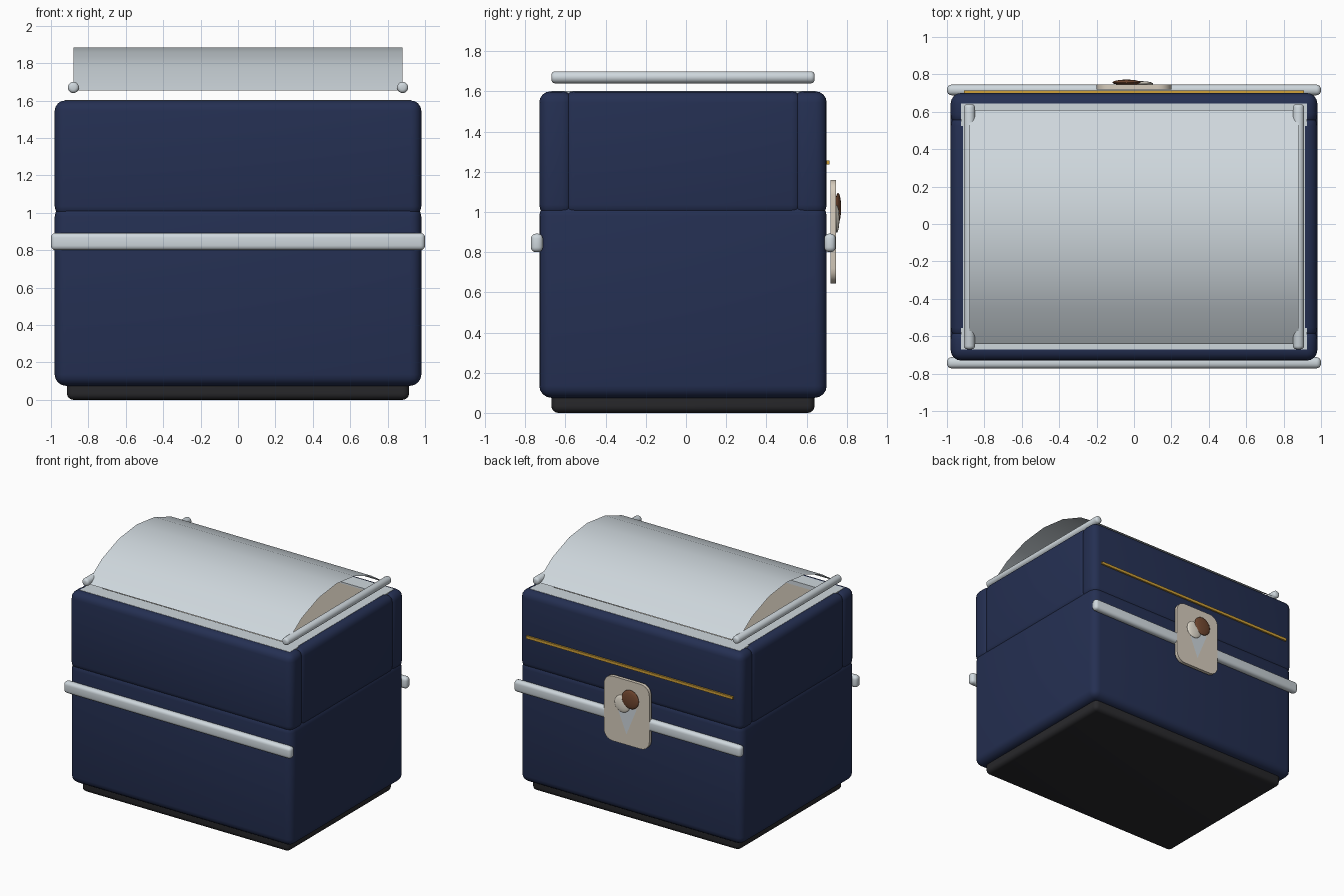
import bpy, bmesh, math
from mathutils import Matrix

if "Cube" in bpy.data.objects:
    bpy.data.objects.remove(bpy.data.objects["Cube"], do_unlink=True)


def material(name, r, g, b):
    m = bpy.data.materials.new(name)
    m.use_nodes = True
    m.diffuse_color = (r, g, b, 1)
    bsdf = m.node_tree.nodes["Principled BSDF"]
    bsdf.inputs["Base Color"].default_value = (r, g, b, 1)
    bsdf.inputs["Roughness"].default_value = 0.6
    return m


navy = material("navy", 0.018, 0.029, 0.085)
silver = material("silver", 0.62, 0.68, 0.72)
black = material("black", 0.022, 0.022, 0.025)
beige = material("beige", 0.68, 0.61, 0.51)
gold = material("gold", 0.62, 0.35, 0.04)
brown = material("brown", 0.17, 0.065, 0.03)
cream = material("cream", 0.8, 0.75, 0.65)


def finish(name, bm, mat, smooth=True):
    mesh = bpy.data.meshes.new(name)
    bm.to_mesh(mesh)
    bm.free()
    mesh.materials.append(mat)
    ob = bpy.data.objects.new(name, mesh)
    bpy.context.collection.objects.link(ob)
    if smooth:
        bpy.ops.object.select_all(action="DESELECT")
        ob.select_set(True)
        bpy.context.view_layer.objects.active = ob
        bpy.ops.object.shade_smooth_by_angle(angle=math.radians(35))
    return ob


def box_mesh(x, y, z):
    """Box from (low, high) ranges on each axis."""
    bm = bmesh.new()
    bmesh.ops.create_cube(bm, size=1)
    for v in bm.verts:
        v.co = [r[0] if c < 0 else r[1] for c, r in zip(v.co, (x, y, z))]
    return bm


def box(name, x, y, z, mat, bevel=0.0, segments=4):
    bm = box_mesh(x, y, z)
    if bevel:
        bmesh.ops.bevel(bm, geom=bm.edges[:], offset=bevel, segments=segments,
                        profile=0.5, affect="EDGES")
    return finish(name, bm, mat, bool(bevel))


# Base and lower body
box("base", (-0.915, 0.915), (-0.67, 0.64), (0, 0.2), black, 0.035)
box("lower_body", (-0.98, 0.98), (-0.73, 0.7), (0.075, 1.04), navy, 0.06)

# Upper walls, rounded where they meet
for name, y in (("front", (-0.73, -0.56)), ("back", (0.53, 0.7))):
    box(name + "_wall", (-0.98, 0.98), y, (0.98, 1.6), navy, 0.055)
for name, x in (("left", (0.81, 0.98)), ("right", (-0.98, -0.81))):
    box(name + "_wall", x, (-0.61, 0.58), (0.98, 1.6), navy, 0.055)

# Open liner inside the walls
bm = box_mesh((-0.805, 0.805), (-0.555, 0.525), (1.05, 1.59))
bmesh.ops.delete(bm, geom=[f for f in bm.faces if f.normal.z > 0.5], context="FACES")
bmesh.ops.reverse_faces(bm, faces=bm.faces[:])
finish("liner", bm, beige, False)

# Rim around the opening
for name, y in (("front", (-0.67, -0.555)), ("back", (0.525, 0.645))):
    box(name + "_rim", (-0.925, 0.925), y, (1.57, 1.602), silver)
for name, x in (("left", (0.805, 0.915)), ("right", (-0.915, -0.805))):
    box(name + "_rim", x, (-0.555, 0.525), (1.57, 1.602), silver)

# Long rails on the front and back
for name, y in (("front", (-0.772, -0.712)), ("back", (0.688, 0.745))):
    box(name + "_rail", (-1, 1), y, (0.8, 0.892), silver, 0.025)

# Round lid rails
for name, x in (("left", 0.88), ("right", -0.88)):
    bm = bmesh.new()
    place = Matrix.Translation((x, -0.015, 1.67)) @ Matrix.Rotation(math.pi / 2, 4, "X")
    bmesh.ops.create_cone(bm, cap_ends=True, segments=20, radius1=0.03,
                          radius2=0.03, depth=1.31, matrix=place)
    rims = [e for e in bm.edges if abs(e.verts[0].co.y - e.verts[1].co.y) < 0.01]
    bmesh.ops.bevel(bm, geom=rims, offset=0.018, segments=3, profile=0.5, affect="EDGES")
    finish(name + "_lid_rail", bm, silver)

# Curved sheet lid
bm = bmesh.new()
radius, half, steps = 0.96, 0.71, 6
rows = []
for i in range(steps + 1):
    a = half * (2 * i / steps - 1)
    y, z = radius * math.sin(a) - 0.015, 1.885 - radius * (1 - math.cos(a))
    rows.append([bm.verts.new((x, y, z)) for x in (-0.88, 0.88)])
for p, q in zip(rows, rows[1:]):
    bm.faces.new((p[0], p[1], q[1], q[0]))
finish("lid", bm, silver)

# Gold stripe and badge plate on the back
box("gold_stripe", (-0.91, 0.91), (0.69, 0.713), (1.235, 1.257), gold)
bm = box_mesh((-0.2, 0.2), (0.72, 0.747), (0.645, 1.16))
corners = [e for e in bm.edges if abs(e.verts[0].co.y - e.verts[1].co.y) > 0.01]
bmesh.ops.bevel(bm, geom=corners, offset=0.075, segments=5, profile=0.5, affect="EDGES")
finish("badge_plate", bm, beige)

# Cone and two scoops on the badge
bm = bmesh.new()
tip = [bm.verts.new(c) for c in ((0.09, 0.749, 0.95), (-0.09, 0.749, 0.95), (0, 0.749, 0.73))]
face = bm.faces.new(tip)
face.normal_update()
if face.normal.y < 0:
    face.normal_flip()
finish("badge_cone", bm, silver, False)
for name, x, y, z, r, mat in (("cream_scoop", 0.035, 0.75, 0.965, 0.068, cream),
                              ("brown_scoop", -0.04, 0.757, 1.02, 0.075, brown)):
    bm = bmesh.new()
    bmesh.ops.create_uvsphere(bm, u_segments=24, v_segments=12, radius=r)
    bmesh.ops.scale(bm, vec=(1, 0.2, 1), verts=bm.verts)
    bmesh.ops.translate(bm, vec=(x, y, z), verts=bm.verts)
    finish(name, bm, mat)
